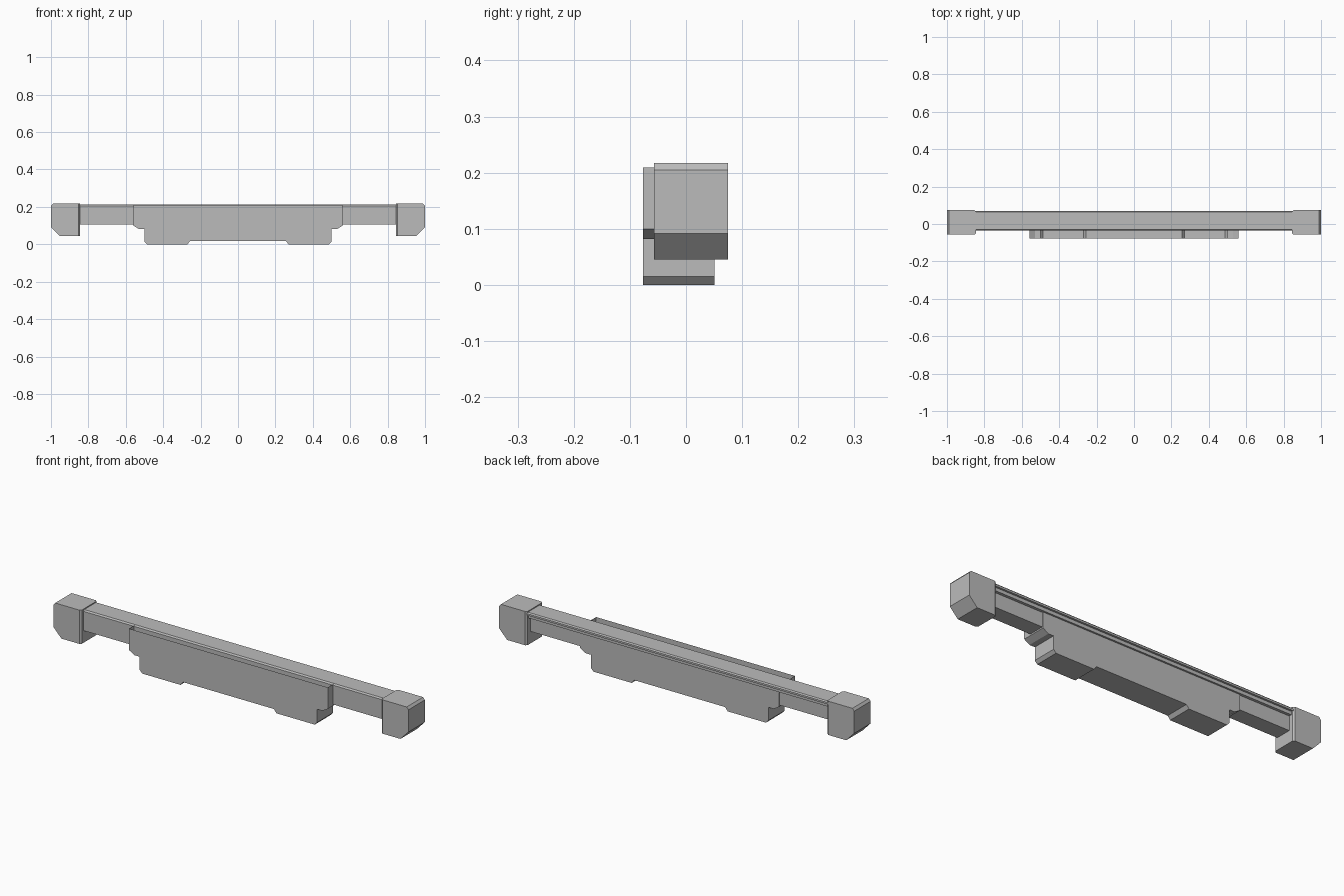
import bpy, bmesh
from mathutils import Vector

cube = bpy.data.objects.get("Cube")
if cube:
    bpy.data.objects.remove(cube, do_unlink=True)

grey = bpy.data.materials.new("matte_grey")
grey.use_nodes = True
colour = (0.5, 0.5, 0.5, 1)
grey.diffuse_color = colour
grey.node_tree.nodes["Principled BSDF"].inputs["Base Color"].default_value = colour


def extrude_profile(points, direction):
    """Closed prism from a flat outline."""
    bm = bmesh.new()
    face = bm.faces.new([bm.verts.new(p) for p in points])
    result = bmesh.ops.extrude_face_region(bm, geom=[face])
    verts = [v for v in result["geom"] if isinstance(v, bmesh.types.BMVert)]
    # keep the starting outline as the near end of the prism
    bmesh.ops.translate(bm, verts=verts, vec=Vector(direction))
    if not face.is_valid or len(bm.faces) < len(points) + 2:
        edges = [e for e in bm.edges if e.is_boundary]
        bmesh.ops.holes_fill(bm, edges=edges)
    bmesh.ops.recalc_face_normals(bm, faces=bm.faces)
    return bm


def finish(bm, name):
    mesh = bpy.data.meshes.new(name)
    bm.to_mesh(mesh)
    bm.free()
    mesh.materials.append(grey)
    obj = bpy.data.objects.new(name, mesh)
    bpy.context.collection.objects.link(obj)
    return obj


# Long rail with a stepped lip along its back
rail = [(-0.036, 0.107), (-0.036, 0.205), (-0.03, 0.212), (0.065, 0.212),
        (0.07, 0.206), (0.07, 0.197), (0.06, 0.197), (0.06, 0.18),
        (0.046, 0.18), (0.046, 0.107)]
finish(extrude_profile([(-0.86, y, z) for y, z in rail], (1.72, 0, 0)), "rail")

# End caps with cut corners
cap = [(0.845, 0.045), (0.955, 0.045), (1, 0.092), (1, 0.205),
       (0.99, 0.217), (0.845, 0.217)]
for side, name in ((1, "left_end_cap"), (-1, "right_end_cap")):
    bm = extrude_profile([(side * x, -0.057, z) for x, z in cap], (0, 0.132, 0))
    inner = [e for e in bm.edges
             if all(abs(abs(v.co.x) - 0.845) < 0.001 for v in e.verts)
             and abs(e.verts[0].co.z - e.verts[1].co.z) > 0.1]
    bmesh.ops.bevel(bm, geom=inner, offset=0.008, segments=1, affect='EDGES')
    finish(bm, name)

# Central housing: a symmetric stepped shell, open along its top
half = [(0.56, 0.209), (0.56, 0.1), (0.53, 0.082), (0.5, 0.082),
        (0.5, 0.015), (0.486, 0), (0.27, 0), (0.256, 0.018)]
outline = half + [(-x, z) for x, z in reversed(half)]
bm = extrude_profile([(x, -0.077, z) for x, z in outline], (0, 0.128, 0))
top = [f for f in bm.faces if all(v.co.z > 0.2 for v in f.verts)]
bmesh.ops.delete(bm, geom=top, context='FACES_ONLY')
finish(bm, "central_housing")
